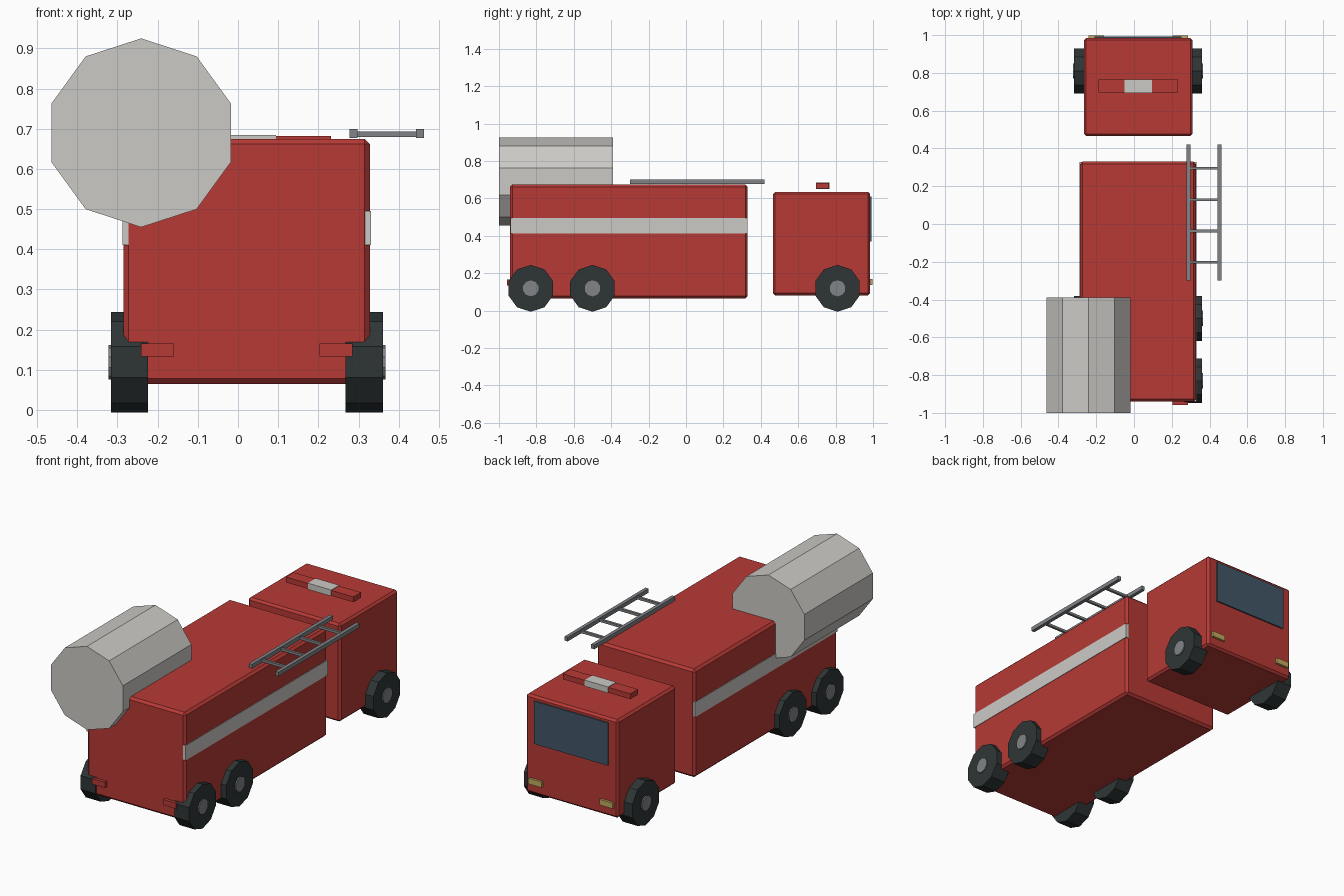
import bpy
import bmesh
from math import pi
from mathutils import Matrix, Vector

default = bpy.data.objects.get("Cube")
if default:
    bpy.data.objects.remove(default)


def material(name, *rgb):
    mat = bpy.data.materials.new(name)
    mat.use_nodes = True
    mat.diffuse_color = (*rgb, 1)
    mat.node_tree.nodes["Principled BSDF"].inputs["Base Color"].default_value = (*rgb, 1)
    return mat


red = material("fire red", 0.47, 0.042, 0.036)
white = material("off white", 0.6, 0.59, 0.56)
steel = material("steel grey", 0.22, 0.23, 0.245)
rubber = material("tyre black", 0.028, 0.036, 0.036)
glass = material("dark glass", 0.055, 0.095, 0.14)
amber = material("headlight yellow", 0.54, 0.4, 0.115)


def finish(name, bm, mat):
    mesh = bpy.data.meshes.new(name)
    bm.to_mesh(mesh)
    bm.free()
    mesh.materials.append(mat)
    obj = bpy.data.objects.new(name, mesh)
    bpy.context.collection.objects.link(obj)
    return obj


def box(name, mat, xs, ys, zs, bevel=0):
    """Box spanning the given ranges, optionally with chamfered edges."""
    low, high = Vector((xs[0], ys[0], zs[0])), Vector((xs[1], ys[1], zs[1]))
    bm = bmesh.new()
    bmesh.ops.create_cube(bm, size=1)
    bmesh.ops.scale(bm, vec=high - low, verts=bm.verts)
    bmesh.ops.translate(bm, vec=(low + high) / 2, verts=bm.verts)
    obj = finish(name, bm, mat)
    if bevel:
        mod = obj.modifiers.new("chamfer", "BEVEL")
        mod.width = bevel
        mod.segments = 1
    return obj


def drum(name, mat, radius, length, centre, axis, spin=0):
    """Ten-sided cylinder lying along x or y."""
    bm = bmesh.new()
    bmesh.ops.create_cone(bm, cap_ends=True, segments=10, radius1=radius,
                          radius2=radius, depth=length)
    lay = Matrix.Rotation(pi / 2, 4, "Y" if axis == "X" else "X")
    bm.transform(Matrix.Translation(centre) @ Matrix.Rotation(spin, 4, axis) @ lay)
    return finish(name, bm, mat)


MID = 0.022  # centre line of the vehicle

# Rear body with its stripe, and the separate cab
box("body", red, (-0.285, 0.328), (-0.94, 0.33), (0.065, 0.675), 0.013)
box("stripe", white, (-0.288, 0.331), (-0.939, 0.329), (0.411, 0.495))
box("cab", red, (-0.265, 0.31), (0.465, 0.985), (0.082, 0.635), 0.012)
box("windscreen", glass, (MID - 0.23, MID + 0.23), (0.984, 0.993), (0.37, 0.61))

# Light bar above the cab roof
box("light_bar", red, (MID - 0.21, MID + 0.21), (0.696, 0.764), (0.652, 0.682))
box("light_bar_centre", white, (MID - 0.073, MID + 0.073), (0.694, 0.766), (0.65, 0.685))

# Lamps and wheels on both sides
for side, sign in (("left", 1), ("right", -1)):
    lamp = sorted((MID + sign * 0.181, MID + sign * 0.263))
    box(side + "_headlight", amber, lamp, (0.98, 0.998), (0.138, 0.17))
    box(side + "_tail_light", red, lamp, (-0.957, -0.935), (0.133, 0.165))
    for place, y in (("rear", -0.83), ("middle", -0.5), ("front", 0.81)):
        name = side + "_" + place
        # Spin puts a flat side on the ground
        drum(name + "_tyre", rubber, 0.125, 0.093,
             (MID + sign * 0.292, y, 0.119), "X", pi / 2)
        drum(name + "_hub", steel, 0.043, 0.105,
             (MID + sign * 0.292, y, 0.119), "X", pi / 2)

# Water tank hanging over the rear right corner
drum("water_tank", white, 0.235, 0.61, (-0.241, -0.695, 0.69), "Y")

# Roof ladder
for side, x in (("left", 0.453), ("right", 0.288)):
    box(side + "_ladder_rail", steel, (x - 0.01, x + 0.01), (-0.3, 0.42), (0.677, 0.7))
for i in range(4):
    y = -0.203 + i * 0.166
    box(f"ladder_rung_{i + 1}", steel, (0.288, 0.453), (y - 0.007, y + 0.007), (0.679, 0.693))
